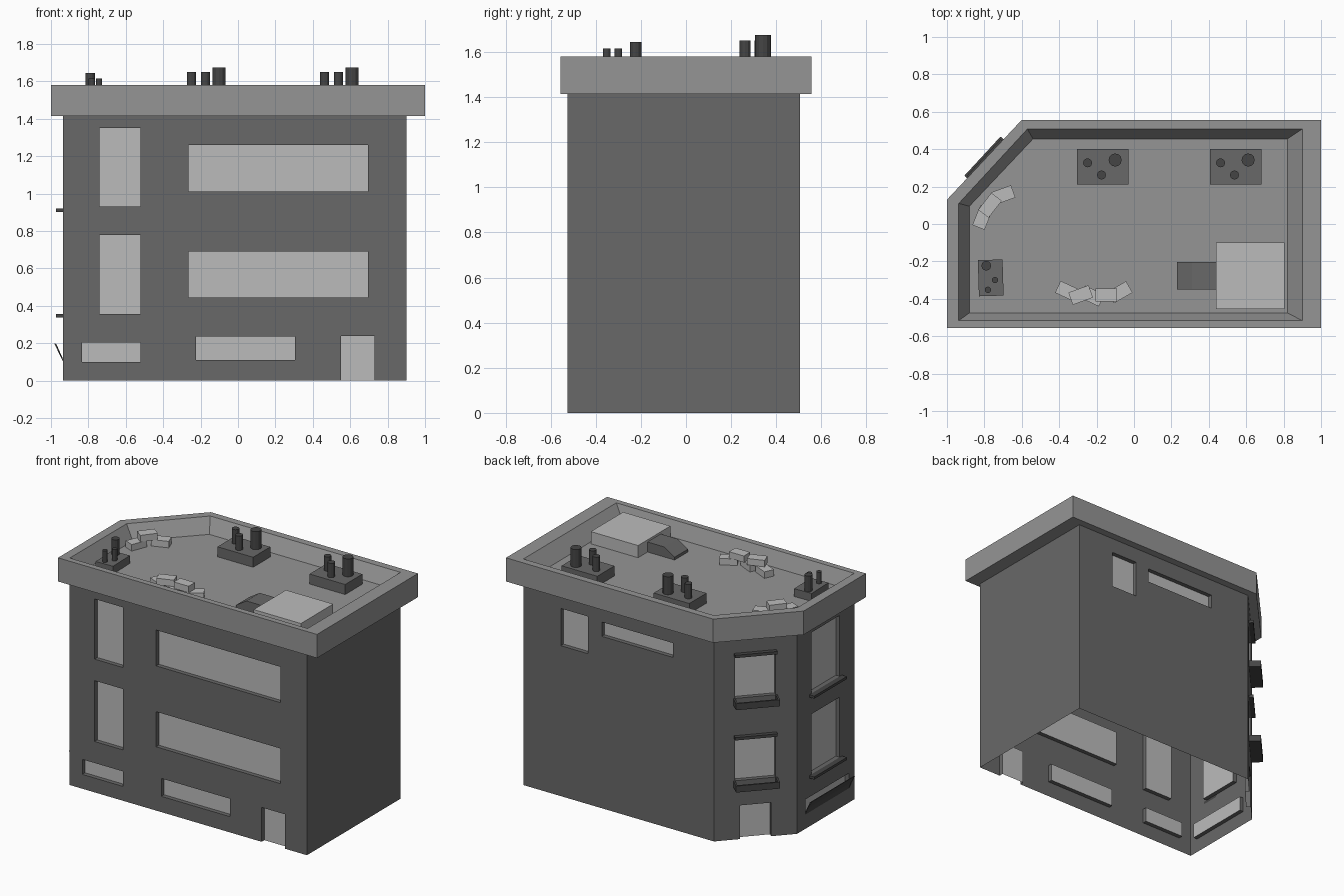
import bpy, bmesh, math
from mathutils import Vector, Matrix

if "Cube" in bpy.data.objects:
    bpy.data.objects.remove(bpy.data.objects["Cube"])

FLOOR, RIM, EAVE, DEPTH = 1.48, 1.58, 1.415, 0.03


def grey(name, v):
    m = bpy.data.materials.new(name)
    m.diffuse_color = (v, v, v, 1)
    m.use_nodes = True
    m.node_tree.nodes["Principled BSDF"].inputs["Base Color"].default_value = m.diffuse_color
    return m


DARK, WALL, MID, LIGHT = (grey(n, v) for n, v in
                          (("dark", .06), ("wall", .14), ("mid", .3), ("light", .5)))


def finish(name, bm, mat):
    me = bpy.data.meshes.new(name)
    bm.to_mesh(me)
    bm.free()
    me.materials.append(mat)
    ob = bpy.data.objects.new(name, me)
    bpy.context.collection.objects.link(ob)
    return ob


def quad(bm, pts):
    return bm.faces.new([bm.verts.new(p) for p in pts])


def box(name, size, centre, mat, rot=0.0):
    """Box turned about z; centre is the middle of the box."""
    bm = bmesh.new()
    m = Matrix.Translation(centre) @ Matrix.Rotation(rot, 4, 'Z') @ Matrix.Diagonal((*size, 1))
    bmesh.ops.create_cube(bm, size=1, matrix=m)
    return finish(name, bm, mat)


def prism(name, a, b, mat):
    """Solid between two matching outlines."""
    bm = bmesh.new()
    va, vb = [[bm.verts.new(p) for p in loop] for loop in (a, b)]
    bm.faces.new(va)
    bm.faces.new(vb[::-1])
    n = len(a)
    for i in range(n):
        j = (i + 1) % n
        bm.faces.new((va[i], vb[i], vb[j], va[j]))
    bmesh.ops.recalc_face_normals(bm, faces=bm.faces)
    return finish(name, bm, mat)


def frame(p0, p1):
    """Wall coordinates: along the wall, up, outward."""
    p0, p1 = Vector((*p0, 0)), Vector((*p1, 0))
    d = (p1 - p0).normalized()
    n = Vector((d.y, -d.x, 0))
    return lambda u, v, o=0.0: p0 + d * u + n * o + Vector((0, 0, v))


def wall(bm, p0, p1, rects):
    """Wall sheet with recessed openings, each closed by a panel."""
    at = frame(p0, p1)
    length = (Vector(p1) - Vector(p0)).length
    us = sorted({0, length, *(r[0] for r in rects), *(r[1] for r in rects)})
    vs = sorted({0, EAVE, *(r[2] for r in rects), *(r[3] for r in rects)})
    for a, b in zip(us, us[1:]):
        for c, d in zip(vs, vs[1:]):
            mu, mv = (a + b) / 2, (c + d) / 2
            if not any(r[0] < mu < r[1] and r[2] < mv < r[3] for r in rects):
                quad(bm, (at(a, c), at(b, c), at(b, d), at(a, d)))
    for u0, u1, v0, v1 in rects:
        loop = [(u0, v0), (u1, v0), (u1, v1), (u0, v1)]
        for i in range(4):
            p, q = loop[i], loop[(i + 1) % 4]
            if not p[1] == q[1] == 0:
                quad(bm, (at(*p), at(*q), at(*q, -DEPTH), at(*p, -DEPTH)))
        g = bmesh.new()
        quad(g, [at(*p, -DEPTH) for p in loop])
        finish("door" if v0 == 0 else "window", g, LIGHT)


def wall_box(name, at, u0, u1, v0, v1, o0, o1, mat=DARK):
    prism(name, [at(u0, v0, o0), at(u1, v0, o0), at(u1, v0, o1), at(u0, v0, o1)],
          [at(u0, v1, o0), at(u1, v1, o0), at(u1, v1, o1), at(u0, v1, o1)], mat)


# Walls, open underneath
plan = [(-.935, -.525), (.90, -.525), (.90, .505), (-.57, .505), (-.935, .11)]
openings = [
    [(.195, .415, .93, 1.35), (.195, .415, .355, .78), (.67, 1.63, 1.01, 1.26),
     (.67, 1.63, .445, .69), (.10, .415, .10, .205), (.71, 1.24, .11, .235),
     (1.485, 1.665, 0, .24)],
    [],
    [(.287, .495, 1.05, 1.31), (.604, 1.152, 1.20, 1.30)],
    [(.136, .398, .985, 1.28), (.136, .398, .41, .705), (.168, .37, 0, .235)],
    [(.16, .47, .92, 1.345), (.16, .47, .355, .775), (.09, .57, .10, .205)],
]
body = bmesh.new()
for i, rects in enumerate(openings):
    wall(body, plan[i], plan[(i + 1) % 5], rects)
bmesh.ops.remove_doubles(body, verts=body.verts, dist=1e-4)
bmesh.ops.dissolve_limit(body, angle_limit=.02, verts=body.verts, edges=body.edges)
finish("walls", body, WALL)

# Parapet and roof deck
outer = [(-1, -.557), (1, -.557), (1, .557), (-.6, .557), (-1, .13)]
rim = [(-.937, -.517), (.90, -.517), (.90, .508), (-.57, .508), (-.937, .11)]
deck = [(-.88, -.475), (.82, -.475), (.82, .455), (-.54, .455), (-.88, .095)]
bm = bmesh.new()
rings = [[bm.verts.new((*p, z)) for p in pts] for pts, z in
         ((plan, EAVE), (outer, EAVE), (outer, RIM), (rim, RIM), (deck, FLOOR))]
for a, b in zip(rings, rings[1:]):
    for i in range(5):
        j = (i + 1) % 5
        bm.faces.new((a[i], a[j], b[j], b[i]))
bm.faces.new(rings[-1])
finish("parapet_roof", bm, MID)

# Corner windows: lintel and open planter tray
corner = frame(plan[3], plan[4])
for sill, top in ((.985, 1.28), (.41, .705)):
    wall_box("lintel", corner, .13, .405, top, top + .02, 0, .03)
    lo, hi = sill - .045, sill
    wall_box("planter_base", corner, .125, .41, lo, lo + .012, 0, .08)
    wall_box("planter_front", corner, .125, .41, lo + .012, hi, .068, .08)
    for u in (.125, .398):
        wall_box("planter_side", corner, u, u + .012, lo + .012, hi, 0, .068)

# Left side: sills and tilted hatch flap
side = frame(plan[4], plan[0])
for z in (.92, .355):
    wall_box("sill", side, .135, .495, z - .018, z, 0, .038)
prism("hatch_flap", [side(.09, .115, 0), side(.57, .115, 0), side(.57, .2, .048), side(.09, .2, .048)],
      [side(.09, .10, 0), side(.57, .10, 0), side(.57, .195, .036), side(.09, .195, .036)], DARK)


# Chimney groups
def chimneys(x, y, base, h, rot, pots):
    box("chimney_base", (*base, h), (x, y, FLOOR + h / 2), WALL, rot)
    for px, py, r, top in pots:
        bm = bmesh.new()
        z0 = FLOOR + h
        bmesh.ops.create_cone(bm, cap_ends=True, segments=12, radius1=r, radius2=r, depth=top - z0,
                              matrix=Matrix.Translation((px, py, (top + z0) / 2)))
        finish("chimney_pot", bm, DARK)


for x in (-.168, .543):
    chimneys(x, .305, (.275, .19), .07, 0, [(x - .08, .327, .024, 1.65),
             (x + .067, .342, .035, 1.675), (x - .006, .262, .024, 1.65)])
chimneys(-.766, -.288, (.132, .193), .055, .03, [(-.79, -.223, .026, 1.645),
         (-.743, -.30, .017, 1.615), (-.781, -.352, .017, 1.615)])

# Roof housing with sloped duct
box("roof_housing", (.365, .357, .085), (.622, -.277, FLOOR + .0425), LIGHT)
duct = [(.44, FLOOR), (.44, 1.55), (.31, 1.55), (.23, FLOOR + .02), (.23, FLOOR)]
prism("duct", [(x, -.35, z) for x, z in duct], [(x, -.203, z) for x, z in duct], WALL)

# Loose stacked blocks
for x, y, deg, layer in ((-.81, .035, 68, 0), (-.77, .10, 52, 1), (-.70, .155, 20, 0),
                         (-.355, -.36, -25, 0), (-.285, -.38, 20, 1), (-.225, -.385, -25, 0),
                         (-.148, -.38, 0, 1), (-.075, -.365, 30, 0)):
    box("block", (.115, .07, .045), (x, y, FLOOR + .0225 + layer * .045), LIGHT, math.radians(deg))
